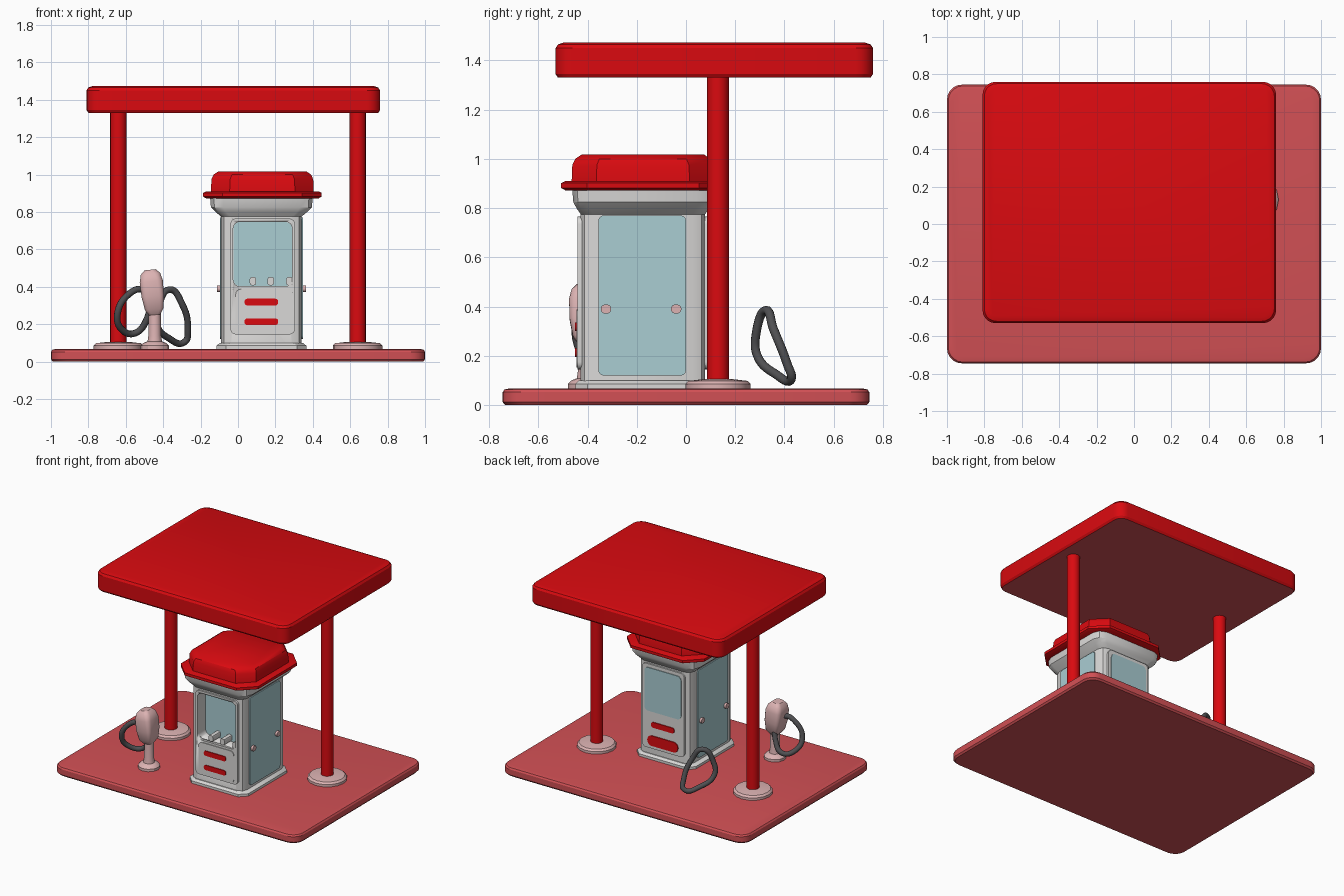
import bpy, bmesh, math
from mathutils import Vector, Matrix

if "Cube" in bpy.data.objects:
    bpy.data.objects.remove(bpy.data.objects["Cube"])

def mat(name, r, g, b):
    m = bpy.data.materials.new(name)
    m.diffuse_color = (r, g, b, 1)
    m.use_nodes = True
    m.node_tree.nodes["Principled BSDF"].inputs["Base Color"].default_value = m.diffuse_color
    return m

RED = mat("bright red", 0.70, 0.003, 0.005)
FLOOR = mat("dusty red", 0.64, 0.08, 0.09)
PINK = mat("pale pink", 0.72, 0.45, 0.45)
WHITE = mat("off white", 0.70, 0.69, 0.68)
GLASS = mat("pale blue glass", 0.40, 0.61, 0.65)
RUBBER = mat("dark rubber", 0.08, 0.08, 0.085)

def finish(name, bm, m, angle=30):
    bmesh.ops.recalc_face_normals(bm, faces=bm.faces)
    me = bpy.data.meshes.new(name)
    bm.to_mesh(me)
    bm.free()
    me.materials.append(m)
    ob = bpy.data.objects.new(name, me)
    bpy.context.collection.objects.link(ob)
    bpy.context.view_layer.objects.active = ob
    ob.select_set(True)
    bpy.ops.object.shade_smooth_by_angle(angle=math.radians(angle))
    ob.select_set(False)
    return ob

def outline(hx, hy, r, n):
    """Rectangle with corners rounded by n segments (n=1 is a chamfer)."""
    pts = []
    for k, (sx, sy) in enumerate([(1, 1), (-1, 1), (-1, -1), (1, -1)]):
        for i in range(n + 1):
            a = math.pi / 2 * (k + i / n)
            pts.append((sx * (hx - r) + r * math.cos(a), sy * (hy - r) + r * math.sin(a)))
    return pts

def loft(name, rings, m, cx=0, cy=0, n=1, mtx=None, angle=30):
    """Stack of outlines; each ring is (z, half x, half y, corner size)."""
    bm = bmesh.new()
    loops = [[bm.verts.new((cx + x, cy + y, z)) for x, y in outline(hx, hy, r, n)]
             for z, hx, hy, r in rings]
    for a, b in zip(loops, loops[1:]):
        for i in range(len(a)):
            j = (i + 1) % len(a)
            bm.faces.new((a[i], a[j], b[j], b[i]))
    bm.faces.new(loops[0][::-1])
    bm.faces.new(loops[-1])
    if mtx:
        bm.transform(mtx)
    return finish(name, bm, m, angle)

def plate(name, center, w, h, t, r, m, facing, n=4):
    """Upright rounded plate; facing is the outward direction, center on its middle."""
    f = Vector(facing)
    up = Vector((0, 0, 1))
    rot = Matrix((up.cross(f), up, f)).transposed().to_4x4()
    return loft(name, [(-t / 2, w / 2, h / 2, r), (t / 2, w / 2, h / 2, r)], m,
                n=n, mtx=Matrix.Translation(center) @ rot)

def lathe(name, x, y, prof, m, seg=16):
    bm = bmesh.new()
    loops = [[bm.verts.new((x + r * math.cos(2 * math.pi * i / seg),
                            y + r * math.sin(2 * math.pi * i / seg), z)) for i in range(seg)]
             for r, z in prof]
    for a, b in zip(loops, loops[1:]):
        for i in range(seg):
            j = (i + 1) % seg
            bm.faces.new((a[i], a[j], b[j], b[i]))
    bm.faces.new(loops[0][::-1])
    bm.faces.new(loops[-1])
    return finish(name, bm, m)

def hose(name, pts, r=0.018):
    cu = bpy.data.curves.new(name, 'CURVE')
    cu.dimensions = '3D'
    cu.bevel_depth = r
    cu.bevel_resolution = 3
    cu.resolution_u = 8
    sp = cu.splines.new('BEZIER')
    sp.bezier_points.add(len(pts) - 1)
    for bp, p in zip(sp.bezier_points, pts):
        bp.co = p
        bp.handle_left_type = bp.handle_right_type = 'AUTO'
    sp.use_cyclic_u = True
    cu.materials.append(RUBBER)
    bpy.context.collection.objects.link(bpy.data.objects.new(name, cu))

# Ground slab
loft("ground_slab", [(0, .99, .735, .08), (.012, 1, .745, .08), (.052, 1, .745, .08),
                     (.063, .993, .738, .078), (.067, .975, .72, .07)], FLOOR, n=5)

# Canopy roof, dusty underside
roof = loft("canopy_roof", [(1.33, .775, .635, .06), (1.345, .785, .645, .07), (1.45, .785, .645, .07),
                            (1.465, .775, .635, .065), (1.472, .755, .615, .055)],
            RED, cx=-.025, cy=.115, n=5)
roof.data.materials.append(FLOOR)
for p in roof.data.polygons:
    if p.normal.z < -.9:
        p.material_index = 1

# Posts with collars
for s, side in ((-1, "left"), (1, "right")):
    lathe(side + "_post", s * .64, .13, [(.044, .06), (.044, 1.34)], RED)
    lathe(side + "_post_collar", s * .64, .13,
          [(.133, .06), (.133, .085), (.12, .098), (.06, .105)], PINK)

# Pump body
PX, PY = .125, -.175
loft("pump_foot", [(.06, .24, .275, .05), (.085, .24, .275, .05), (.1, .222, .26, .05)], WHITE, PX, PY)
body = loft("pump_body", [(.06, .215, .253, .05), (.775, .215, .253, .05), (.80, .245, .27, .055),
                          (.825, .27, .283, .065), (.885, .275, .288, .07)], WHITE, PX, PY, n=2)
FY, BY = PY - .253, PY + .253
front = plate("front_panel", (PX + .007, FY, .455), .345, .62, .024, .03, WHITE, (0, -1, 0))
plate("back_panel", (PX, BY, .455), .345, .62, .024, .03, WHITE, (0, 1, 0))

# Display window recess
cut = plate("window_cutter", (PX + .007, FY, .575), .315, .345, .18, .035, WHITE, (0, -1, 0))
cut.hide_render = True
for ob in (body, front):
    md = ob.modifiers.new("recess", 'BOOLEAN')
    md.operation = 'DIFFERENCE'
    md.solver = 'EXACT'
    md.object = cut
    bpy.context.view_layer.objects.active = ob
    bpy.ops.object.modifier_apply(modifier=md.name)
bpy.data.objects.remove(cut)
plate("front_window", (PX + .007, FY + .088, .575), .313, .343, .008, .035, GLASS, (0, -1, 0))
plate("back_window", (PX, BY + .013, .58), .30, .32, .008, .03, GLASS, (0, 1, 0))

# Lower trays and red bars
plate("front_tray", (PX + .007, FY - .013, .27), .29, .235, .008, .03, WHITE, (0, -1, 0))
for z in (.318, .213):
    plate("front_bar", (PX, FY - .019, z), .18, .036, .008, .015, RED, (0, -1, 0))
plate("back_bar_upper", (PX, BY + .014, .325), .19, .04, .009, .018, RED, (0, 1, 0))
plate("back_bar_lower", (PX, BY + .014, .205), .25, .075, .009, .035, RED, (0, 1, 0))

# Small dispensers in the display
for x in (.08, .175, .275):
    plate("display_knob", (x, FY + .04, .43), .035, .045, .09, .012, WHITE, (0, -1, 0), n=2)

# Side glass and handles
for s, side in ((-1, "left"), (1, "right")):
    x = PX + s * .215
    plate(side + "_glass", (x + s * .003, PY - .003, .445), .355, .65, .008, .02, GLASS, (s, 0, 0))
    for y in (-.325, -.04):
        plate(side + "_handle", (x + s * .012, y, .39), .042, .036, .022, .016, PINK, (s, 0, 0))

# Red cap: brim and crown
loft("cap_brim", [(.872, .30, .315, .1), (.882, .317, .332, .105), (.902, .317, .332, .105),
                  (.91, .30, .315, .1)], RED, PX + .005, PY)
loft("cap_crown", [(.90, .275, .29, .1), (.975, .272, .287, .1), (1.0, .26, .275, .098),
                   (1.017, .235, .25, .09)], RED, PX + .005, PY)

# Free-standing nozzle holder
NX, NY = -.445, -.405
lathe("nozzle_foot", NX, NY, [(.075, .06), (.075, .085), (.06, .1), (.04, .108)], PINK, 12)
lathe("nozzle_stand", NX, NY, [(.04, .1), (.034, .14), (.032, .30)], PINK, 12)
tilt = Matrix.Translation((NX, NY, .25)) @ Matrix.Rotation(math.radians(-6), 4, 'Y')
loft("nozzle_head", [(0, .03, .035, .015), (.03, .05, .055, .02), (.10, .06, .068, .025),
                     (.18, .062, .07, .03), (.22, .052, .06, .03), (.242, .03, .038, .02)],
     PINK, n=3, mtx=tilt, angle=40)

# Hose loops
hose("left_hose", [(-.51, -.42, .385), (-.59, -.44, .355), (-.645, -.44, .25), (-.62, -.39, .17),
                   (-.55, -.34, .152), (-.49, -.35, .22), (-.475, -.38, .32)])
hose("right_hose", [(-.365, .325, .385), (-.30, .355, .31), (-.268, .41, .17), (-.285, .428, .105),
                    (-.37, .365, .125), (-.435, .29, .20), (-.425, .285, .29)])
